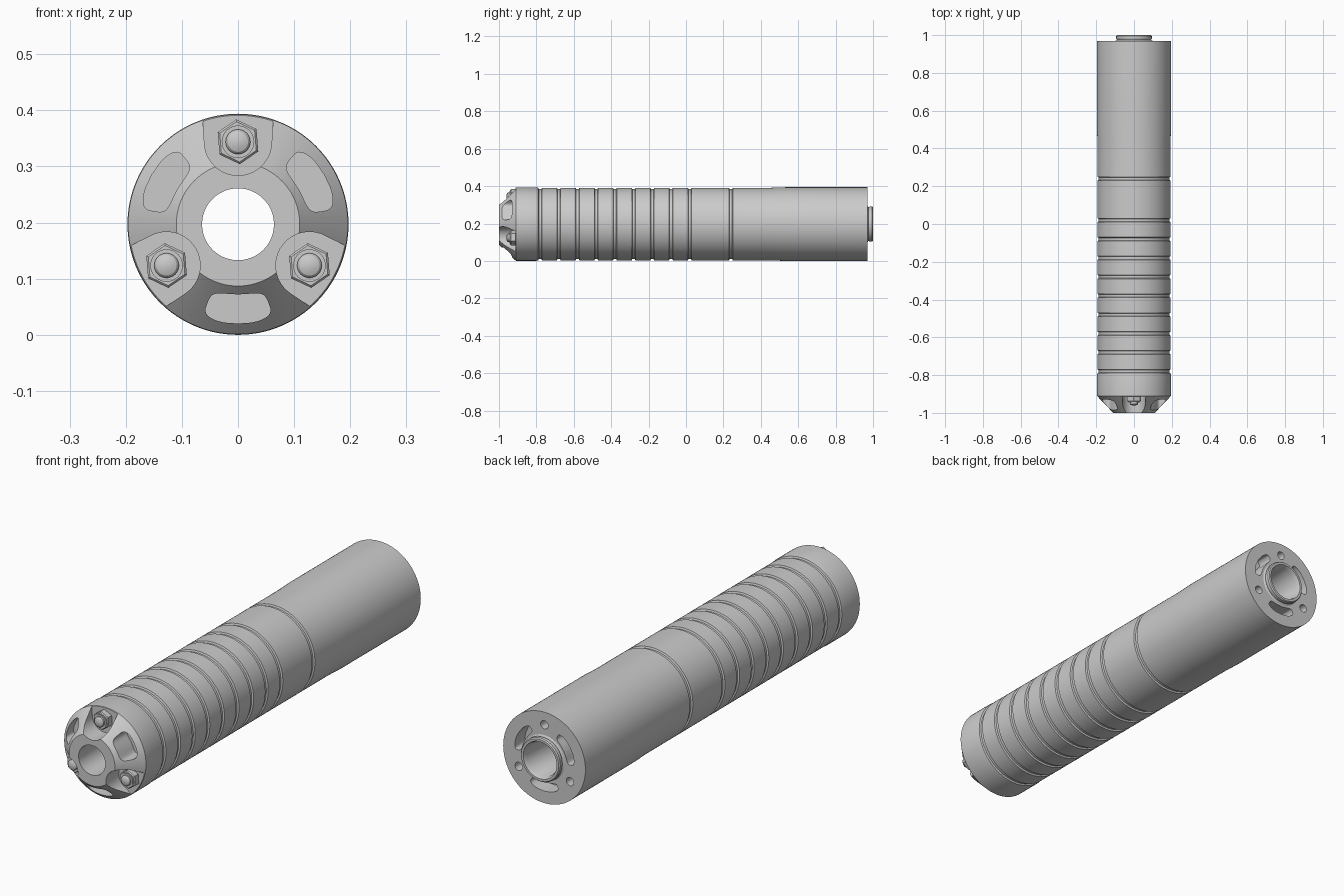
import bpy, bmesh, math
from math import sin, cos, pi

if "Cube" in bpy.data.objects:
    bpy.data.objects.remove(bpy.data.objects["Cube"])

CZ = 0.197          # height of the long axis
SEG = 128


def finish(bm, name, smooth=True):
    bmesh.ops.recalc_face_normals(bm, faces=bm.faces)
    me = bpy.data.meshes.new(name)
    bm.to_mesh(me)
    bm.free()
    ob = bpy.data.objects.new(name, me)
    bpy.context.collection.objects.link(ob)
    if smooth:
        shade(ob)
    return ob


def shade(ob):
    bpy.ops.object.select_all(action='DESELECT')
    ob.select_set(True)
    bpy.context.view_layer.objects.active = ob
    bpy.ops.object.shade_smooth_by_angle(angle=math.radians(25))


def lathe(profile, name, cx=0, cz=CZ, seg=SEG, turn=0.0, smooth=True):
    """Spin a closed loop of (y, r) around an axis along y."""
    bm = bmesh.new()
    rings = []
    for y, r in profile:
        if r == 0:
            rings.append([bm.verts.new((cx, y, cz))] * seg)
        else:
            rings.append([bm.verts.new((cx + r * cos(turn + 2 * pi * i / seg), y,
                                        cz + r * sin(turn + 2 * pi * i / seg))) for i in range(seg)])
    for k in range(len(rings)):
        a, b = rings[k], rings[(k + 1) % len(rings)]
        for i in range(seg):
            j = (i + 1) % seg
            quad = list(dict.fromkeys((a[i], a[j], b[j], b[i])))
            if len(quad) > 2:
                bm.faces.new(quad)
    return finish(bm, name, smooth)


def add_prism(bm, pts, angle, y0, y1):
    """Extrude an outline of (radial, tangential) points along y."""
    def place(p, y):
        u, v = p
        return bm.verts.new((u * cos(angle) - v * sin(angle), y, CZ + u * sin(angle) + v * cos(angle)))
    a = [place(p, y0) for p in pts]
    b = [place(p, y1) for p in pts]
    bm.faces.new(a)
    bm.faces.new(b[::-1])
    for i in range(len(a)):
        j = (i + 1) % len(a)
        bm.faces.new((a[i], b[i], b[j], a[j]))


def arc_slot(r, half_h, half_a, n=40):
    """Rounded slot bent around the axis."""
    out = []
    for i in range(n):
        c, s = cos(2 * pi * i / n), sin(2 * pi * i / n)
        a = half_a * math.copysign(abs(c) ** 0.55, c)
        q = r + half_h * math.copysign(abs(s) ** 0.55, s)
        out.append((q * cos(a), q * sin(a)))
    return out


def circle(r, rad, n=24):
    return [(r + rad * cos(2 * pi * i / n), rad * sin(2 * pi * i / n)) for i in range(n)]


# Outer body with ring grooves, slight taper, rear collar and through bore
R = 0.194
profile = [(-1.0, 0.064), (-1.0, 0.110), (-0.91, 0.196), (-0.80, 0.196)]
for g in [-0.78 + 0.1 * i for i in range(9)] + [0.24]:
    profile += [(g - 0.010, R), (g - 0.007, R - 0.007), (g + 0.007, R - 0.007), (g + 0.010, R)]
profile += [(0.45, R), (0.53, 0.197), (0.97, 0.197), (0.97, 0.098), (0.975, 0.090),
            (0.982, 0.094), (0.995, 0.094), (1.0, 0.090), (1.0, 0.080), (0.985, 0.074),
            (0.80, 0.074), (0.78, 0.064)]
body = lathe(profile, "tube_body", smooth=False)

# Cutters: bolt pockets and vents in front, holes and vents in the rear
bolt_angles = [pi / 2 + i * 2 * pi / 3 for i in range(3)]
vent_angles = [a + pi / 3 for a in bolt_angles]
BOLT_R = 0.147
pocket = [(0.26, -0.068)] + [(BOLT_R + 0.06 * cos(t), 0.06 * sin(t)) for t in
                             [1.5 * pi - pi * i / 20 for i in range(21)]] + [(0.26, 0.068)]
bm = bmesh.new()
for a in bolt_angles:
    add_prism(bm, pocket, a, -1.1, -0.912)
    add_prism(bm, circle(0.142, 0.018), a, 0.90, 1.1)
for a in vent_angles:
    add_prism(bm, arc_slot(0.151, 0.026, 0.37), a, -1.1, -0.885)
    add_prism(bm, arc_slot(0.126, 0.019, 0.52), a, 0.90, 1.1)
cutter = finish(bm, "pocket_cutter", smooth=False)
cutter.hide_render = True

mod = body.modifiers.new("pockets", 'BOOLEAN')
mod.operation = 'DIFFERENCE'
mod.solver = 'EXACT'
mod.object = cutter
bpy.context.view_layer.objects.active = body
bpy.ops.object.modifier_apply(modifier=mod.name)
bpy.data.objects.remove(cutter)
shade(body)

# Hex nuts with domed studs
for n, a in enumerate(bolt_angles):
    x, z = BOLT_R * cos(a), CZ + BOLT_R * sin(a)
    lathe([(-0.905, 0), (-0.905, 0.040), (-0.936, 0.040), (-0.940, 0.036), (-0.940, 0)],
          f"hex_nut_{n + 1}", x, z, seg=6, turn=pi / 2 + 0.08)
    lathe([(-0.92, 0), (-0.92, 0.029), (-0.944, 0.029), (-0.944, 0.022), (-0.952, 0.022),
           (-0.957, 0.018), (-0.960, 0.010), (-0.961, 0)],
          f"stud_{n + 1}", x, z, seg=32)
